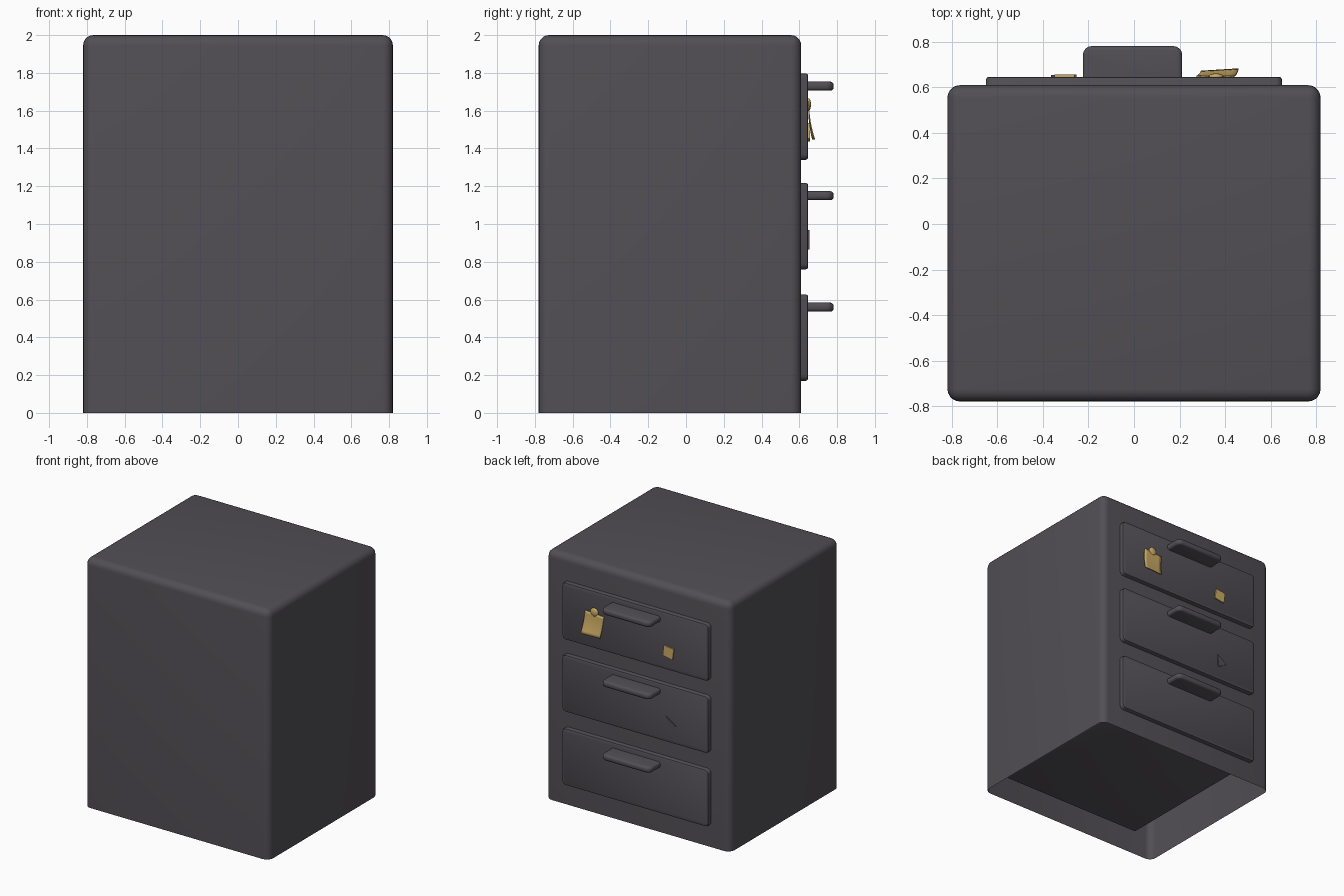
import bpy, bmesh, math
from mathutils import Vector

if "Cube" in bpy.data.objects:
    bpy.data.objects.remove(bpy.data.objects["Cube"])


def material(name, rgb):
    m = bpy.data.materials.new(name)
    m.diffuse_color = (*rgb, 1)
    m.use_nodes = True
    m.node_tree.nodes["Principled BSDF"].inputs["Base Color"].default_value = m.diffuse_color
    return m


GREY = material("charcoal grey", (0.085, 0.078, 0.090))
GOLD = material("gold paper", (0.60, 0.41, 0.13))


def finish(name, bm, mat, smooth=True):
    bmesh.ops.recalc_face_normals(bm, faces=bm.faces)
    me = bpy.data.meshes.new(name)
    bm.to_mesh(me)
    bm.free()
    ob = bpy.data.objects.new(name, me)
    bpy.context.collection.objects.link(ob)
    me.materials.append(mat)
    if smooth:
        bpy.ops.object.select_all(action='DESELECT')
        ob.select_set(True)
        bpy.context.view_layer.objects.active = ob
        bpy.ops.object.shade_smooth_by_angle(angle=math.radians(40))
    return ob


def box(lo, hi):
    bm = bmesh.new()
    bmesh.ops.create_cube(bm, size=1)
    lo, hi = Vector(lo), Vector(hi)
    for v in bm.verts:
        v.co = Vector([(lo[i] + hi[i]) / 2 + v.co[i] * (hi[i] - lo[i]) for i in range(3)])
    return bm


def bevel(bm, edges, width, segs):
    bmesh.ops.bevel(bm, geom=edges, offset=width, segments=segs,
                    profile=0.5, affect='EDGES', clamp_overlap=True)


# Cabinet shell: rounded box, open underneath
bm = box((-0.82, -0.78, 0), (0.82, 0.61, 2))
bmesh.ops.delete(bm, geom=[f for f in bm.faces if f.calc_center_median().z < 0.01],
                 context='FACES_ONLY')
bevel(bm, [e for e in bm.edges if not e.is_boundary], 0.055, 5)
finish("cabinet_body", bm, GREY)

# Three drawers reaching into the shell, each with a tray-like pull
for i, z in enumerate((0.17, 0.76, 1.34)):
    bm = box((-0.65, -0.74, z), (0.65, 0.647, z + 0.457))
    lengthwise = [e for e in bm.edges
                  if abs(e.verts[0].co.y - e.verts[1].co.y) > 1]
    bevel(bm, lengthwise, 0.03, 3)
    rim = [e for e in bm.edges if all(v.co.y > 0.64 for v in e.verts)]
    bevel(bm, rim, 0.012, 2)
    finish(f"drawer_{i + 1}", bm, GREY)

    hz = z + 0.39
    bm = box((-0.225, 0.63, hz - 0.024), (0.212, 0.782, hz + 0.024))
    corners = [e for e in bm.edges
               if abs(e.verts[0].co.z - e.verts[1].co.z) > 0.01
               and e.verts[0].co.y > 0.7]
    bevel(bm, corners, 0.04, 4)
    rim = [e for e in bm.edges
           if abs(e.verts[0].co.z - e.verts[1].co.z) < 1e-4
           and not all(v.co.y < 0.64 for v in e.verts)]
    bevel(bm, rim, 0.018, 3)
    finish(f"drawer_handle_{i + 1}", bm, GREY)

# Large paper note, curling outward at its lower edge
bm = bmesh.new()
bmesh.ops.create_grid(bm, x_segments=6, y_segments=8, size=0.5)
for v in bm.verts:
    u, t = v.co.x, 0.5 - v.co.y
    curl = 0.026 * t * t * (1 + 0.4 * u)
    v.co = Vector((0.367 + 0.165 * u + 0.02 * (t - 0.5),
                   0.650 + curl,
                   1.622 - 0.175 * t + 0.012 * u * (1 - t)))
note = finish("large_note", bm, GOLD)
sol = note.modifiers.new("thickness", 'SOLIDIFY')
sol.thickness = 0.006
sol.offset = 0

# Round pin holding the note
bm = bmesh.new()
bmesh.ops.create_uvsphere(bm, u_segments=16, v_segments=8, radius=0.034)
for v in bm.verts:
    v.co = Vector((v.co.x + 0.36, v.co.y * 0.4 + 0.648, v.co.z + 1.632))
finish("note_pin", bm, GOLD)


# Flat outlines fixed to the drawer fronts
def plate(name, pts, y0, y1, mat):
    bm = bmesh.new()
    f = bm.faces.new([bm.verts.new((x, y0, z)) for x, z in pts])
    ex = bmesh.ops.extrude_face_region(bm, geom=[f])
    for v in ex['geom']:
        if isinstance(v, bmesh.types.BMVert):
            v.co.y = y1
    finish(name, bm, mat, False)


plate("small_note", [(-0.262, 1.535), (-0.35, 1.525), (-0.338, 1.437), (-0.252, 1.452)],
      0.645, 0.656, GOLD)
plate("triangle_badge", [(-0.28, 0.968), (-0.365, 0.91), (-0.285, 0.865)],
      0.645, 0.655, GREY)

# Centre the model front to back is already given by the y range -0.78 to 0.78
